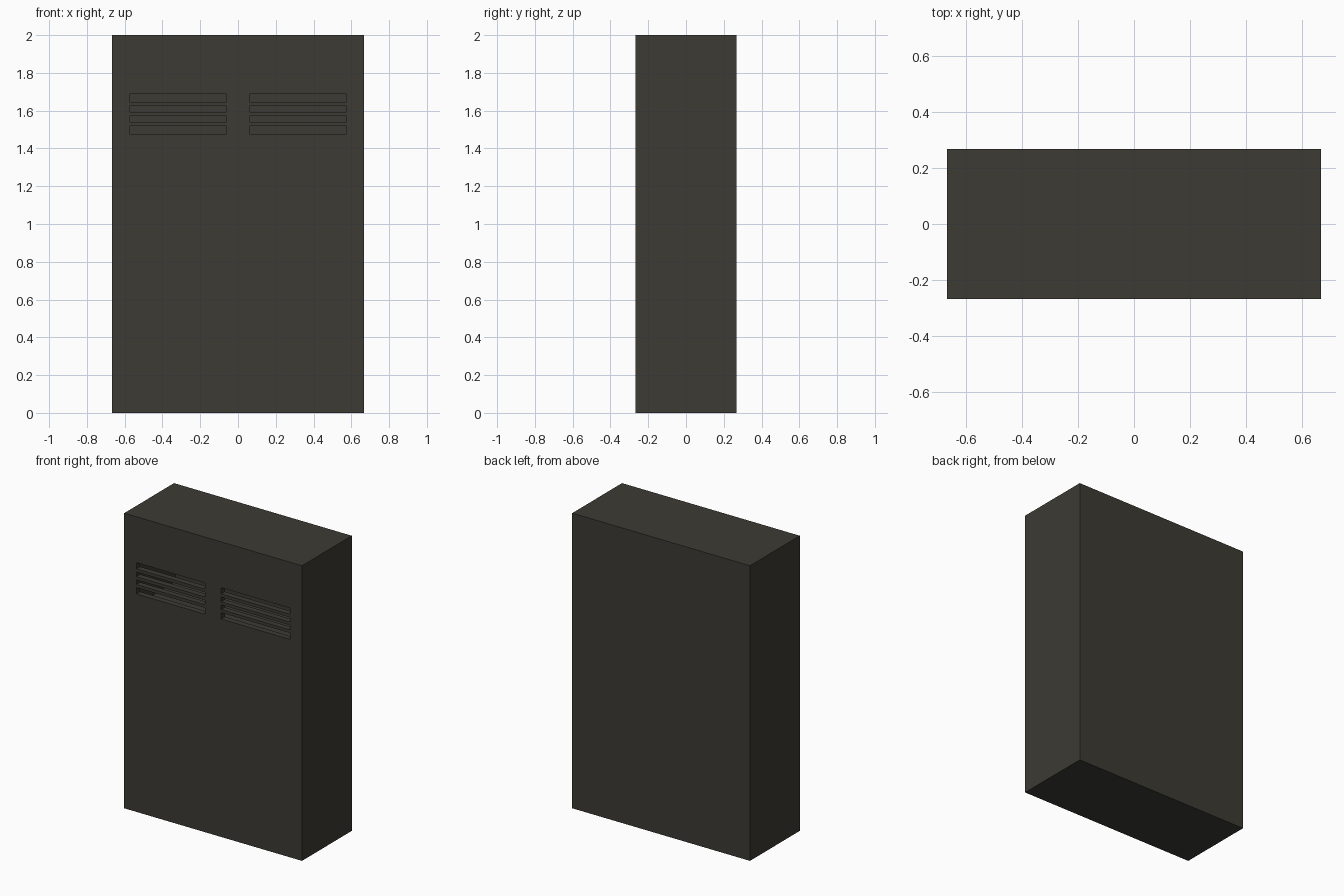
import bpy, bmesh
from mathutils import Matrix, Vector

if "Cube" in bpy.data.objects:
    bpy.data.objects.remove(bpy.data.objects["Cube"])

W, D, H = 1.333, 0.533, 2.0      # outer size
T = 0.04                         # panel thickness
FLOOR = 1.36                     # top of the shelf inside the vented compartment


def boxes(name, spans):
    """One mesh object made of axis-aligned boxes given as (min corner, max corner)."""
    bm = bmesh.new()
    for lo, hi in spans:
        lo, hi = Vector(lo), Vector(hi)
        size = Matrix.Diagonal((*(hi - lo), 1))
        bmesh.ops.create_cube(bm, size=1, matrix=Matrix.Translation((lo + hi) / 2) @ size)
    mesh = bpy.data.meshes.new(name)
    bm.to_mesh(mesh)
    bm.free()
    obj = bpy.data.objects.new(name, mesh)
    bpy.context.collection.objects.link(obj)
    return obj


paint = bpy.data.materials.new("dark olive grey")
paint.diffuse_color = (0.0446, 0.043, 0.0343, 1)
paint.use_nodes = True
paint.node_tree.nodes["Principled BSDF"].inputs["Base Color"].default_value = paint.diffuse_color

# Cabinet body
body = boxes("cabinet_body", [((-W / 2, -D / 2, 0), (W / 2, D / 2, H))])
body.data.materials.append(paint)

# Hollow compartment behind the vents
cavity = boxes("compartment_cutter", [((-W / 2 + T, -D / 2 + T, FLOOR),
                                       (W / 2 - T, D / 2 - T, H - T))])

# Two mirrored banks of four vent slots
rows = [(1.477, 1.520), (1.541, 1.573), (1.594, 1.626), (1.647, 1.689)]
slots = boxes("vent_slot_cutter", [((x0, -D / 2 - 0.1, z0), (x1, -D / 2 + T + 0.05, z1))
                                   for x0, x1 in ((-0.575, -0.06), (0.06, 0.575))
                                   for z0, z1 in rows])

for cutter in (cavity, slots):
    cutter.data.materials.append(paint)
    cutter.hide_render = True
    cutter.display_type = 'WIRE'
    mod = body.modifiers.new(cutter.name, 'BOOLEAN')
    mod.operation = 'DIFFERENCE'
    mod.solver = 'EXACT'
    mod.object = cutter
